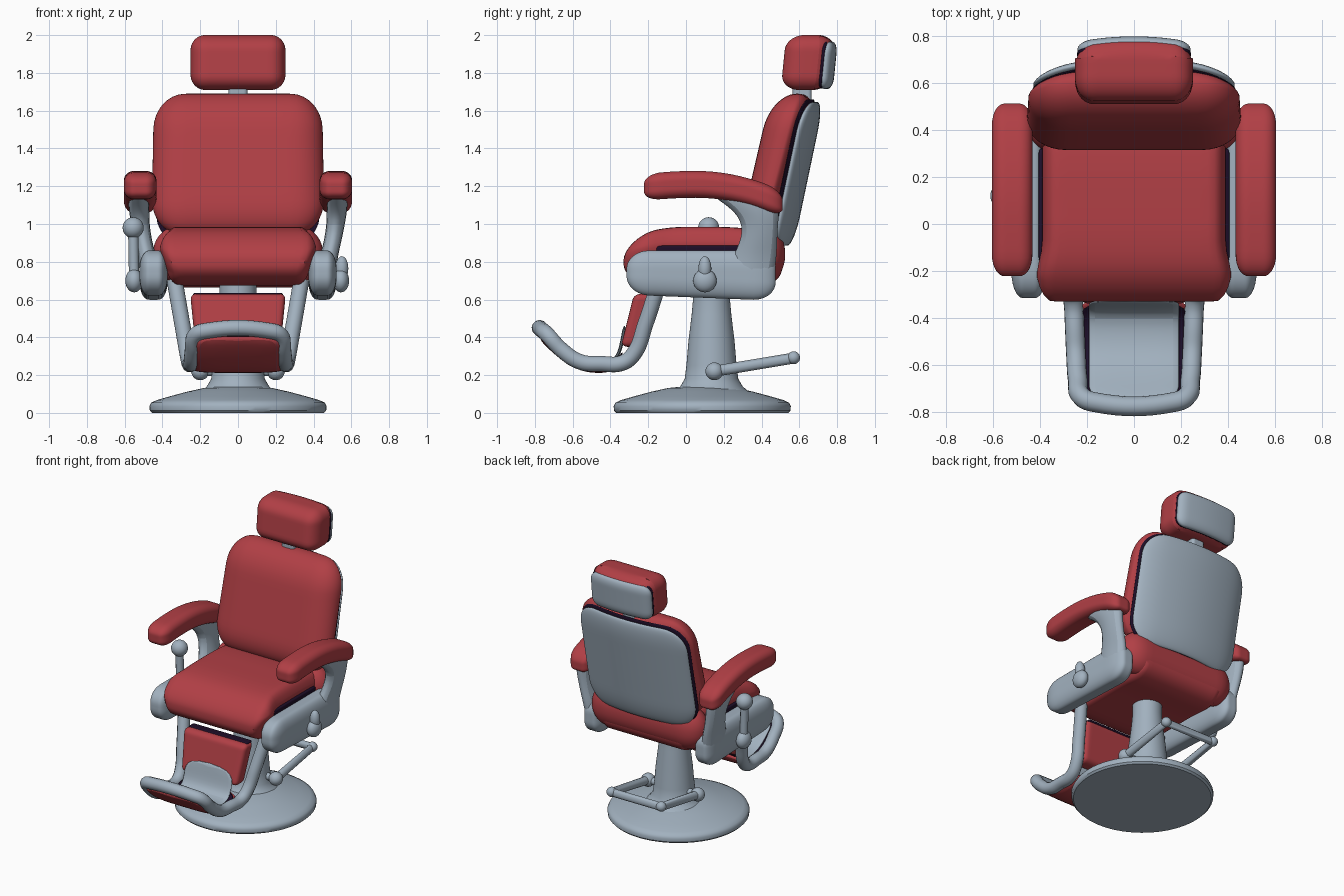
import bpy, bmesh, math
from mathutils import Vector

if "Cube" in bpy.data.objects:
    bpy.data.objects.remove(bpy.data.objects["Cube"], do_unlink=True)


def material(name, rgb):
    m = bpy.data.materials.new(name)
    m.use_nodes = True
    m.diffuse_color = (*rgb, 1)
    m.node_tree.nodes["Principled BSDF"].inputs["Base Color"].default_value = (*rgb, 1)
    return m


RED = material("red leather", (0.44, 0.05, 0.06))
STEEL = material("blue grey metal", (0.36, 0.44, 0.52))
DARK = material("dark plum piping", (0.012, 0.004, 0.02))


def finish(name, bm, mat):
    bmesh.ops.recalc_face_normals(bm, faces=bm.faces)
    me = bpy.data.meshes.new(name)
    bm.to_mesh(me)
    bm.free()
    me.materials.append(mat)
    ob = bpy.data.objects.new(name, me)
    bpy.context.collection.objects.link(ob)
    for o in bpy.context.selected_objects:
        o.select_set(False)
    ob.select_set(True)
    bpy.context.view_layer.objects.active = ob
    bpy.ops.object.shade_smooth_by_angle(angle=math.radians(40))
    return ob


def cushion(name, centre, half, radii, mat, bend=None):
    """Box with elliptical rounded edges, reshaped by an optional bend rule."""
    bm = bmesh.new()
    bmesh.ops.create_cube(bm, size=2)
    bmesh.ops.subdivide_edges(bm, edges=bm.edges[:], cuts=23, use_grid_fill=True)
    for v in bm.verts:
        core, off = [], []
        for p, h, r in zip(v.co, half, radii):
            # sine spacing packs more rows into the rounded rims
            p = math.sin(p * math.pi / 2) * h
            c = max(r - h, min(h - r, p))
            core.append(c)
            off.append((p - c) / r)
        n = Vector(off).normalized()
        co = Vector([centre[i] + core[i] + n[i] * radii[i] for i in range(3)])
        v.co = bend(*co) if bend else co
    return finish(name, bm, mat)


def lathe(name, profile, centre, mat, steps=64):
    bm = bmesh.new()
    vs = [bm.verts.new((r, 0, z)) for r, z in profile]
    es = [bm.edges.new(e) for e in zip(vs, vs[1:])]
    bmesh.ops.spin(bm, geom=vs + es, axis=(0, 0, 1), cent=(0, 0, 0),
                   angle=math.tau, steps=steps)
    bmesh.ops.remove_doubles(bm, verts=bm.verts, dist=1e-4)
    bmesh.ops.translate(bm, vec=centre, verts=bm.verts)
    return finish(name, bm, mat)


def ball(name, centre, r, mat, stretch=(1, 1, 1)):
    bm = bmesh.new()
    bmesh.ops.create_uvsphere(bm, u_segments=24, v_segments=14, radius=r)
    for v in bm.verts:
        v.co = Vector([centre[i] + v.co[i] * stretch[i] for i in range(3)])
    return finish(name, bm, mat)


def tube(name, points, r, mat, smooth=True):
    cu = bpy.data.curves.new(name, "CURVE")
    cu.dimensions = "3D"
    cu.bevel_depth, cu.bevel_resolution, cu.use_fill_caps = r, 4, True
    cu.resolution_u = 8
    sp = cu.splines.new("BEZIER")
    sp.bezier_points.add(len(points) - 1)
    for bp, p in zip(sp.bezier_points, points):
        bp.co = p
        bp.handle_left_type = bp.handle_right_type = "AUTO" if smooth else "VECTOR"
    tmp = bpy.data.objects.new(name + " path", cu)
    bpy.context.collection.objects.link(tmp)
    bm = bmesh.new()
    bm.from_mesh(tmp.to_mesh())
    tmp.to_mesh_clear()
    bpy.data.objects.remove(tmp, do_unlink=True)
    return finish(name, bm, mat)


def loft(name, rings, mat):
    """Skin a list of equal rings, cap both ends and smooth the cage."""
    bm = bmesh.new()
    rows = [[bm.verts.new(p) for p in ring] for ring in rings]
    for a, b in zip(rows, rows[1:]):
        for i in range(len(a)):
            j = (i + 1) % len(a)
            bm.faces.new((a[i], a[j], b[j], b[i]))
    bm.faces.new(rows[0])
    bm.faces.new(rows[-1])
    ob = finish(name, bm, mat)
    ob.modifiers.new("smooth", "SUBSURF").levels = 2
    ob.modifiers["smooth"].render_levels = 2
    return ob


def sheet(name, path, width, drop, thick, mat):
    rings = []
    for i, (y, z) in enumerate(path):
        a, b = path[max(i - 1, 0)], path[min(i + 1, len(path) - 1)]
        t = Vector((b[0] - a[0], b[1] - a[1])).normalized()
        n = Vector((-t.y, t.x))
        top, low = Vector((y, z)) + n * drop, Vector((y, z)) + n * (drop + thick)
        rings.append([(s * width, *p) for s, p in
                      ((-1, top), (0, top), (1, top), (1, low), (0, low), (-1, low))])
    return loft(name, rings, mat)


# Pedestal
lathe("base_disc", [(0, 0), (.455, 0), (.467, .012), (.469, .035), (.46, .054), (.43, .068),
                    (.36, .088), (.27, .112), (.18, .132), (.1, .14), (0, .14)],
      (0, .086, 0), STEEL)
lathe("column", [(0, .1), (.2, .11), (.165, .14), (.142, .18), (.133, .25), (.122, .38),
                 (.105, .52), (.098, .6), (.098, .7), (0, .7)], (0, .135, 0), STEEL)

# Pump pedal loop behind the column
tube("pedal_loop", [(-.2, .15, .22), (-.2, .57, .29), (.2, .57, .29), (.2, .15, .22)],
     .029, STEEL, False)
tube("pedal_axle", [(-.2, .15, .22), (.2, .15, .22)], .025, STEEL, False)
for s in (-1, 1):
    ball("pedal_pivot", (s * .2, .15, .22), .047, STEEL)
    ball("pedal_corner", (s * .2, .57, .292), .034, STEEL)


# Seat: narrower below and behind, crowned towards the front edge
def seat_bend(x, y, z):
    wide = .91 + .09 * min(1, max(0, (z - .76) / .14))
    wide -= .07 * min(1, max(0, (y + .22) / .12))
    crown = (z - .68) / .3
    return x * wide, y, z - .3 * max(0, y - .15) ** 2 - .6 * crown * max(0, -y) ** 2


cushion("seat_cushion", (0, .09, .83), (.425, .42, .155), (.07, .18, .14), RED, seat_bend)
cushion("rear_cushion", (0, .41, .84), (.45, .115, .155), (.15, .115, .15), RED)


# Backrest and headrest, each a cushion, a dark seam and a metal shell
def back_bend(x, y, z):
    depth = (y - .41) * (1 + .25 * (z - 1))
    wrap = .06 * (x / .45) ** 2 * max(0, min(1, depth / .1))
    return x * (1.01 - .04 * (z - 1)), .41 + depth + .26 * (z - 1) - wrap, z


def shell_bend(x, y, z):
    return x, y + .21 * (z - .9) - .07 * (x / .43) ** 2, z


def head_bend(x, y, z):
    return x, y + .1 * (z - 1.855) - .025 * (x / .25) ** 2 * (y > .7), z


cushion("backrest_cushion", (0, .41, 1.315), (.453, .118, .375), (.17, .115, .19), RED, back_bend)
cushion("backrest_seam", (0, .515, 1.275), (.433, .02, .385), (.16, .02, .16), DARK, shell_bend)
cushion("backrest_shell", (0, .54, 1.265), (.428, .034, .38), (.16, .034, .16), STEEL, shell_bend)
cushion("headrest_cushion", (0, .648, 1.855), (.251, .132, .146), (.08, .1, .08), RED, head_bend)
cushion("headrest_seam", (0, .745, 1.845), (.242, .02, .128), (.06, .02, .06), DARK, head_bend)
cushion("headrest_shell", (0, .76, 1.84), (.24, .032, .125), (.06, .03, .06), STEEL, head_bend)
cushion("headrest_post", (0, .615, 1.69), (.05, .05, .08), (.02, .02, .02), STEEL)

# Arms, mirrored to both sides
arm = [(.64, .18, .46, .4, .525), (.8, .22, .49, .42, .525), (.9, .28, .49, .45, .55),
       (1.0, .295, .495, .465, .57), (1.08, .235, .505, .465, .585), (1.15, .12, .5, .465, .585),
       (1.17, .12, .49, .47, .58)]
for s, side in ((1, "left"), (-1, "right")):
    cushion(side + "_side_plate", (s * .447, .08, .735), (.075, .395, .125), (.05, .12, .1), STEEL,
            lambda x, y, z: (x, y, z - .04 * (y - .08) * (z < .735)))
    loft(side + "_arm_support",
         [[(s * a, f, z), (s * a, b, z), (s * c, b, z), (s * c, f, z)]
          for z, f, b, a, c in arm], STEEL)
    cushion(side + "_armrest", (s * .518, .145, 1.21), (.086, .367, .071), (.055, .09, .05), RED,
            lambda x, y, z: (x, y, z - (.5 if y > .05 else .24) * (y - .05) ** 2))
    cushion(side + "_seat_piping", (s * .39, .08, .865), (.016, .24, .02), (.01, .03, .01), DARK)

# Left knob and right recline lever
ball("left_knob", (.545, .1, .7), .062, STEEL, (.7, 1, 1))
ball("left_knob_grip", (.55, .1, .765), .034, STEEL, (1, 1, 1.9))
ball("right_lever_hub", (-.55, .12, .7), .062, STEEL, (.75, 1, 1))
tube("right_lever", [(-.55, .12, .7), (-.555, .12, .97)], .027, STEEL, False)
ball("right_lever_ball", (-.555, .12, .98), .056, STEEL)

# Footrest frame: one tube down, forward and across the toe
rail = [(.335, -.14, .7), (.295, -.215, .47), (.268, -.275, .315), (.258, -.335, .265),
        (.252, -.45, .26), (.247, -.56, .27), (.24, -.66, .335), (.222, -.735, .415),
        (.165, -.758, .435)]
tube("footrest_frame", rail + [(-x, y, z) for x, y, z in reversed(rail)], .042, STEEL)

# Footplate: metal tread, dark edge and padded underside
path = [(-.322, .47), (-.342, .33), (-.385, .258), (-.5, .255), (-.59, .285), (-.68, .36),
        (-.75, .43)]
sheet("footplate", path, .2, -.012, .02, STEEL)
sheet("footplate_edge", path[1:], .23, .004, .012, DARK)
sheet("footplate_pad", path[1:], .245, .014, .035, RED)


# Calf pad
def calf_bend(x, y, z):
    return x * (1 + .4 * (z - .6)), y + .25 * (z - .49), z


cushion("calf_pad", (0, -.258, .49), (.25, .052, .14), (.03, .035, .03), RED, calf_bend)
cushion("calf_pad_piping", (0, -.24, .625), (.235, .03, .01), (.01, .01, .01), DARK, calf_bend)
